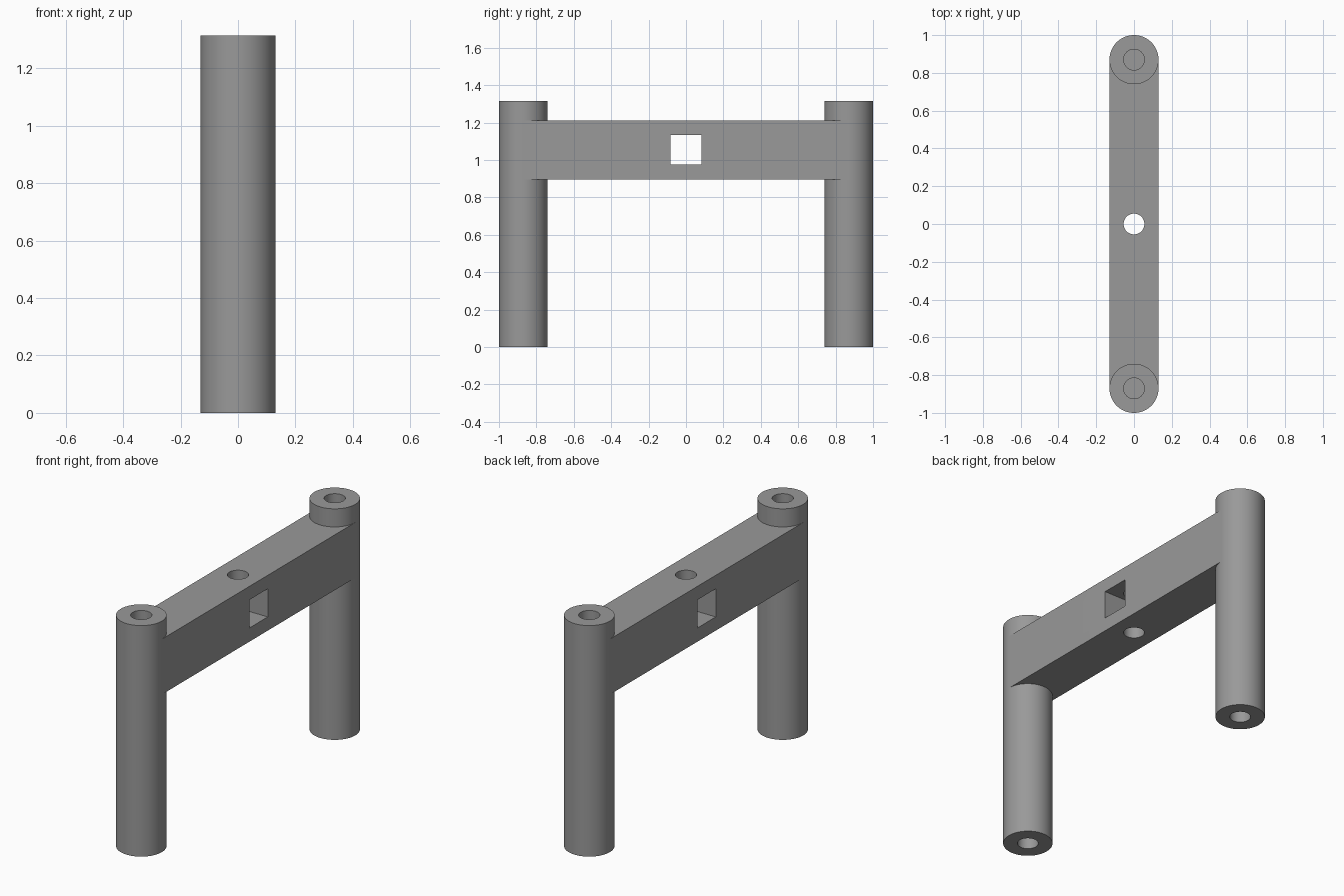
import bpy, math

if "Cube" in bpy.data.objects:
    bpy.data.objects.remove(bpy.data.objects["Cube"])

R = 0.13            # post radius
YC = 0.87           # post centre distance
H = 1.315           # post height
HOLE = 0.055        # bore radius
DEPTH = 0.26        # blind bore depth
Z0, Z1 = 0.897, 1.212   # crossbar bottom and top

grey = bpy.data.materials.new("plain grey")
grey.diffuse_color = (0.32, 0.32, 0.32, 1)
grey.use_nodes = True
grey.node_tree.nodes["Principled BSDF"].inputs["Base Color"].default_value = grey.diffuse_color


def cylinder(name, r, y, z0, z1, sides):
    bpy.ops.mesh.primitive_cylinder_add(vertices=sides, radius=r, depth=z1 - z0,
                                        location=(0, y, (z0 + z1) / 2))
    ob = bpy.context.object
    ob.name = name
    ob.data.materials.append(grey)
    return ob


def box(name, size, loc):
    bpy.ops.mesh.primitive_cube_add(size=1, location=loc)
    ob = bpy.context.object
    ob.name = name
    ob.scale = size
    bpy.ops.object.transform_apply(location=False, rotation=False, scale=True)
    ob.data.materials.append(grey)
    return ob


def combine(target, tool, operation):
    mod = target.modifiers.new(operation.lower(), 'BOOLEAN')
    mod.operation = operation
    mod.solver = 'EXACT'
    mod.object = tool
    bpy.context.view_layer.objects.active = target
    bpy.ops.object.modifier_apply(modifier=mod.name)
    bpy.data.objects.remove(tool)


# Crossbar running between the post centres
frame = box("post_frame", (2 * R, 2 * YC, Z1 - Z0), (0, 0, (Z0 + Z1) / 2))

# Two round posts
for s in (-1, 1):
    combine(frame, cylinder("post", R, s * YC, 0, H, 96), 'UNION')

# Blind bores in both ends of each post
for s in (-1, 1):
    combine(frame, cylinder("top_bore", HOLE, s * YC, H - DEPTH, H + 0.1, 48), 'DIFFERENCE')
    combine(frame, cylinder("bottom_bore", HOLE, s * YC, -0.1, DEPTH, 48), 'DIFFERENCE')

# Vertical hole and square window through the middle of the crossbar
combine(frame, cylinder("centre_bore", HOLE, 0, Z0 - 0.1, Z1 + 0.1, 48), 'DIFFERENCE')
combine(frame, box("window", (1, 0.164, 0.16), (0, 0, 1.055)), 'DIFFERENCE')

# Smooth round walls, crisp edges
bpy.ops.object.select_all(action='DESELECT')
frame.select_set(True)
bpy.context.view_layer.objects.active = frame
bpy.ops.object.shade_smooth_by_angle(angle=math.radians(30))
